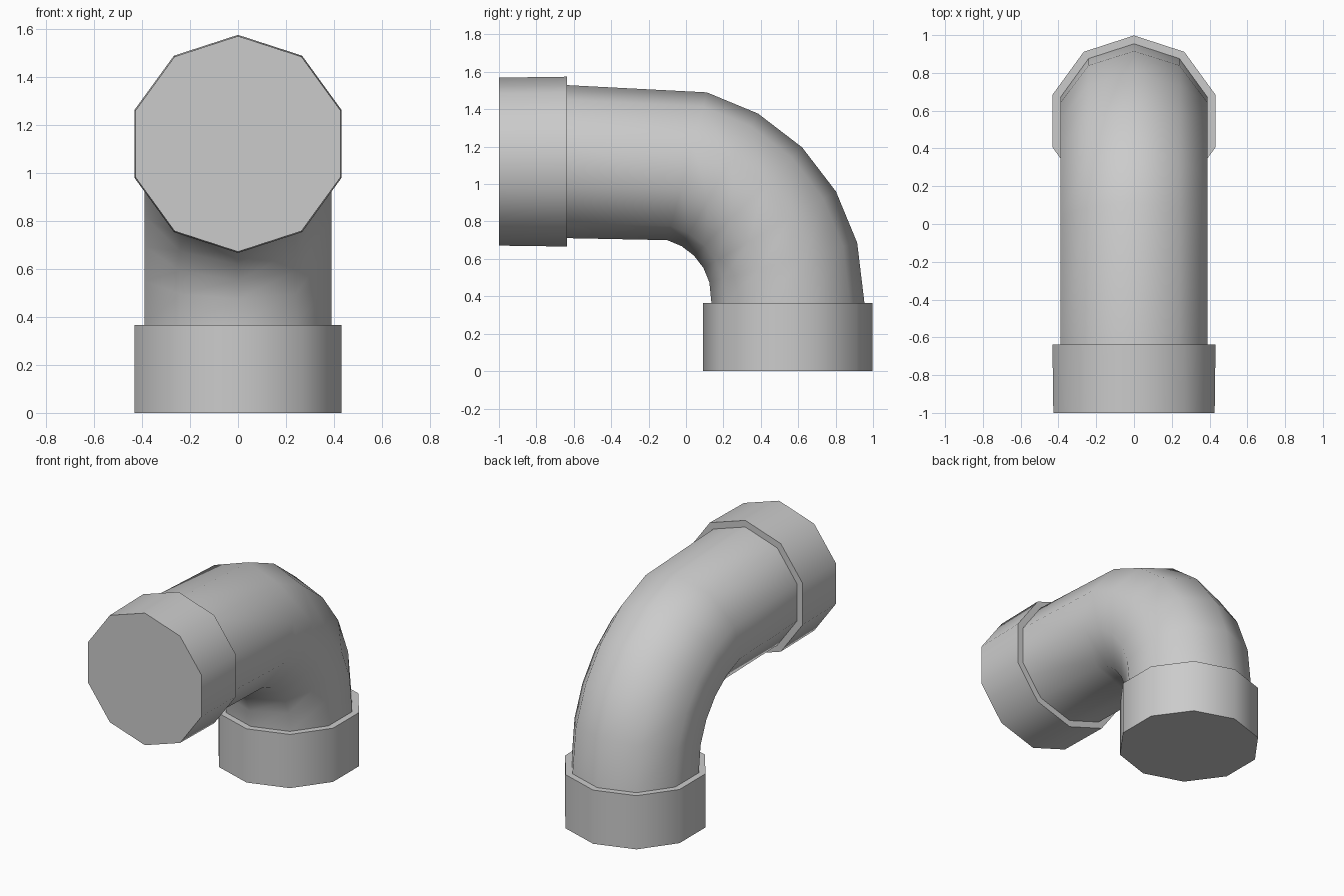
import bpy, bmesh
from math import sin, cos, pi, radians

if "Cube" in bpy.data.objects:
    bpy.data.objects.remove(bpy.data.objects["Cube"])

SIDES = 10
BEND_R, BEND_Y, BEND_Z = 0.728, -0.183, 0.392
PIPE_R, COLLAR_R = 0.409, 0.453


def ring(bm, y, z, angle, r):
    """Ten-sided section in the plane of the x axis and the bend's radial direction."""
    a = radians(angle)
    verts = []
    for i in range(SIDES):
        t = 2 * pi * i / SIDES
        out = r * cos(t)
        verts.append(bm.verts.new((r * sin(t), y + out * sin(a), z + out * cos(a))))
    return verts


# Sections along the pipe: centre y, centre z, tilt, radius
top_z = BEND_Z + BEND_R
end_y = BEND_Y + BEND_R
sections = [(-1.0, top_z, 0, 0.449), (-0.637, top_z, 0, 0.454),  # front collar
            (-0.637, top_z, 0, PIPE_R)]
for angle in range(15, 90, 15):  # quarter bend
    a = radians(angle)
    sections.append((BEND_Y + BEND_R * sin(a), BEND_Z + BEND_R * cos(a), angle, PIPE_R))
sections += [(end_y, 0.365, 90, PIPE_R),
             (end_y, 0.365, 90, COLLAR_R), (end_y, 0, 90, COLLAR_R)]  # base collar

# Skin the sections into one closed shell
bm = bmesh.new()
rings = [ring(bm, *s) for s in sections]
for a, b in zip(rings, rings[1:]):
    for i in range(SIDES):
        j = (i + 1) % SIDES
        bm.faces.new((a[i], a[j], b[j], b[i]))
bm.faces.new(rings[0])
bm.faces.new(rings[-1])
bmesh.ops.recalc_face_normals(bm, faces=bm.faces)
for f in bm.faces:
    f.smooth = True

mesh = bpy.data.meshes.new("pipe_elbow")
bm.to_mesh(mesh)
bm.free()
mesh.set_sharp_from_angle(angle=radians(45))
bpy.context.collection.objects.link(bpy.data.objects.new("pipe_elbow", mesh))
